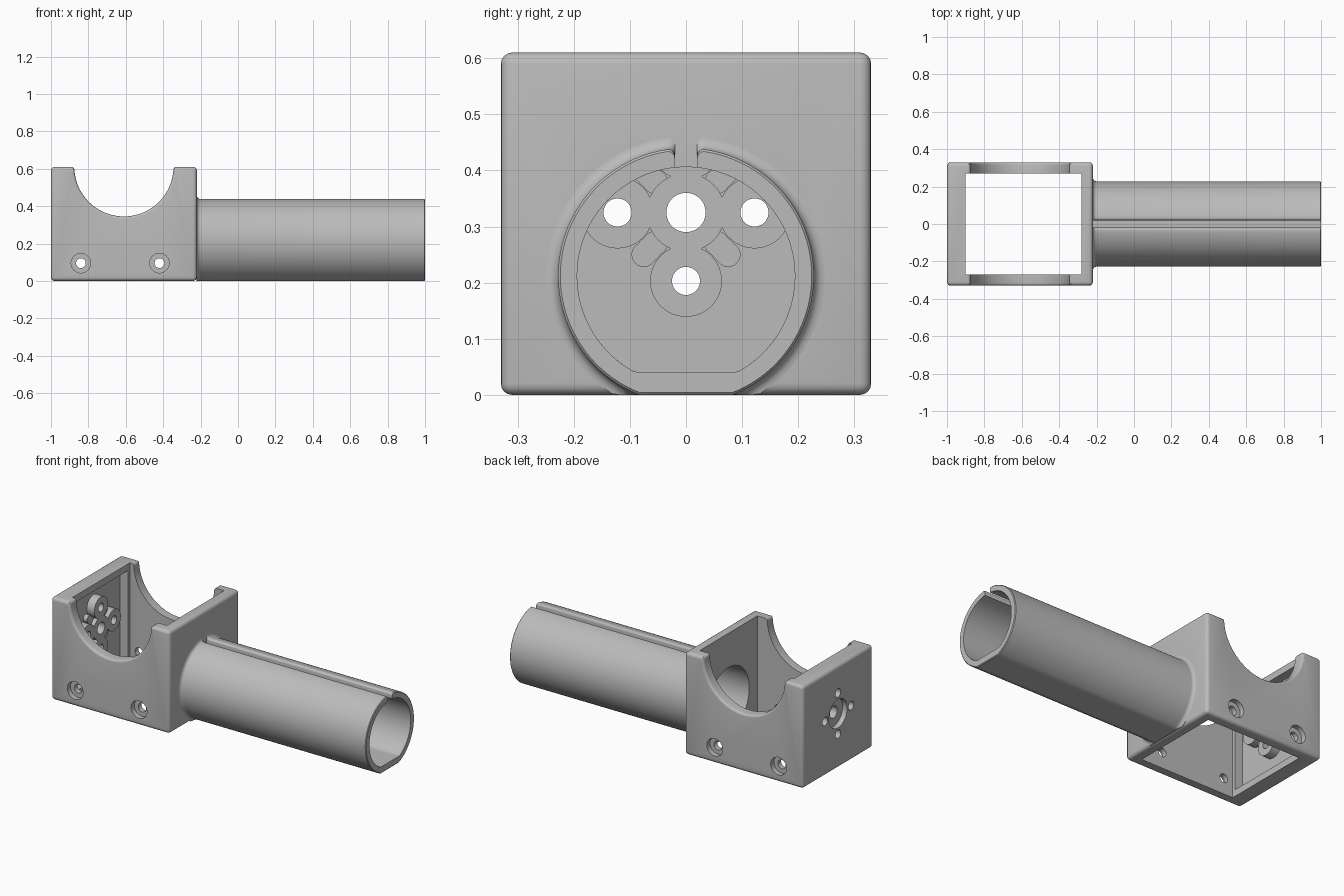
import bpy, bmesh, math
from mathutils import Matrix

if "Cube" in bpy.data.objects:
    bpy.data.objects.remove(bpy.data.objects["Cube"])

grey = bpy.data.materials.new("plain grey")
grey.diffuse_color = (0.5, 0.5, 0.5, 1)
grey.use_nodes = True
grey.node_tree.nodes["Principled BSDF"].inputs["Base Color"].default_value = grey.diffuse_color


def finish(name, bm):
    bmesh.ops.recalc_face_normals(bm, faces=bm.faces)
    me = bpy.data.meshes.new(name)
    bm.to_mesh(me)
    bm.free()
    ob = bpy.data.objects.new(name, me)
    bpy.context.collection.objects.link(ob)
    me.materials.append(grey)
    return ob


def box(name, x0, x1, y0, y1, z0, z1):
    bm = bmesh.new()
    m = Matrix.Translation(((x0 + x1) / 2, (y0 + y1) / 2, (z0 + z1) / 2))
    bmesh.ops.create_cube(bm, size=1, matrix=m @ Matrix.Diagonal((x1 - x0, y1 - y0, z1 - z0, 1)))
    return finish(name, bm)


def cyl(name, axis, a, b, u, z, r):
    """Cylinder from a to b along axis; u is the other horizontal coordinate."""
    bm = bmesh.new()
    mid = (a + b) / 2
    if axis == 'X':
        m = Matrix.Translation((mid, u, z)) @ Matrix.Rotation(math.pi / 2, 4, 'Y')
    else:
        m = Matrix.Translation((u, mid, z)) @ Matrix.Rotation(math.pi / 2, 4, 'X')
    bmesh.ops.create_cone(bm, cap_ends=True, segments=48, radius1=r, radius2=r, depth=abs(b - a), matrix=m)
    return finish(name, bm)


def loft(name, rings):
    bm = bmesh.new()
    vs = [[bm.verts.new(p) for p in ring] for ring in rings]
    n = len(vs[0])
    for a, b in zip(vs, vs[1:]):
        for i in range(n):
            bm.faces.new((a[i], a[(i + 1) % n], b[(i + 1) % n], b[i]))
    bm.faces.new(vs[0])
    bm.faces.new(vs[-1])
    return finish(name, bm)


def apply(ob, mod):
    bpy.ops.object.select_all(action='DESELECT')
    bpy.context.view_layer.objects.active = ob
    ob.select_set(True)
    bpy.ops.object.modifier_apply(modifier=mod.name)


def boolean(ob, other, op='DIFFERENCE'):
    mod = ob.modifiers.new("bool", 'BOOLEAN')
    mod.object, mod.operation, mod.solver = other, op, 'EXACT'
    apply(ob, mod)
    bpy.data.objects.remove(other)


def smooth(ob):
    bpy.ops.object.select_all(action='DESELECT')
    bpy.context.view_layer.objects.active = ob
    ob.select_set(True)
    bpy.ops.object.shade_smooth_by_angle(angle=math.radians(30))


# Housing with rounded outer edges
body = box("motor_housing", -1, -0.22, -0.33, 0.33, 0, 0.61)
bev = body.modifiers.new("round", 'BEVEL')
bev.width, bev.segments = 0.02, 4
apply(body, bev)

# Open interior and the recess in the thick end wall
boolean(body, box("cut", -0.9, -0.28, -0.27, 0.27, -0.1, 0.7))
boolean(body, box("cut", -0.95, -0.85, -0.25, 0.25, 0.04, 0.57))


# Half-round saddle through both side walls, with rounded rims
def saddle_ring(y, d):
    R, f, top, cx = 0.265 + d, 0.015, 0.61, -0.61
    a0 = math.asin(f / R)
    half = [(R * math.cos(a), top - R * math.sin(a))
            for a in (math.pi / 2 + (a0 - math.pi / 2) * i / 24 for i in range(25))]
    w = half[-1][0]
    for i in range(1, 5):
        t = i / 4 * math.pi / 2
        half.append((w + f * (1 - math.cos(t)), top - f + f * math.sin(t)))
    half.append((w + f, 0.75))
    pts = half + [(-x, z) for x, z in reversed(half[1:])]
    return [(cx + x, y, z) for x, z in pts]


e = 0.014
quarter = [(0.33 - e + e * math.sin(t), e * (1 - math.cos(t)))
           for t in (i / 5 * math.pi / 2 for i in range(6))] + [(0.4, e)]
stations = [(-y, d) for y, d in reversed(quarter)] + quarter
boolean(body, loft("cut", [saddle_ring(y, d) for y, d in stations]))

# Motor mount bosses with low diagonal ribs
MZ, P = 0.325, 0.122
sats = [(P, MZ), (-P, MZ), (0, MZ + P), (0, MZ - P)]
for sy in (-1, 1):
    for sz in (-1, 1):
        for k in (0.055, 0.065, 0.075):
            boolean(body, cyl("rib", 'X', -0.96, -0.925, sy * k, MZ + sz * k, 0.022), 'UNION')
boolean(body, cyl("boss", 'X', -0.96, -0.9005, 0, MZ, 0.07), 'UNION')
for y, z in sats:
    boolean(body, cyl("boss", 'X', -0.96, -0.9005, y, z, 0.064), 'UNION')

# Motor mount holes and outer shallow recess
for y, z in sats:
    boolean(body, cyl("cut", 'X', -1.1, -0.85, y, z, 0.025))
boolean(body, cyl("cut", 'X', -1.1, -0.85, 0, MZ, 0.035))
boolean(body, cyl("cut", 'X', -1.1, -0.97, 0, MZ, 0.085))

# Counterbored screw holes in both side walls
for x in (-0.84, -0.42):
    boolean(body, cyl("cut", 'Y', -0.5, 0.5, x, 0.095, 0.026))
    for s in (-1, 1):
        boolean(body, cyl("cut", 'Y', s * 0.3, s * 0.5, x, 0.095, 0.052))

# Flat-bottomed tube, slotted along the top
CZ, RO, RI = 0.212, 0.228, 0.194


def arc(r, floor, y0, n=96):
    """Points around the tube from +y slot edge down and round to -y slot edge."""
    a0 = math.asin(y0 / r)
    out = []
    for i in range(n + 1):
        a = a0 + (2 * math.pi - 2 * a0) * i / n
        out.append((r * math.sin(a), max(CZ + r * math.cos(a), floor)))
    return out


def tube_ring(x, r):
    s, c = 0.02, 0.012
    out = arc(r, RO - r if r < RO else 0, s + c)
    z = out[0][1]
    lip = [(s + c - c * math.sin(t), z - c + c * math.cos(t))
           for t in (i / 4 * math.pi / 2 for i in range(4, 0, -1))]
    outer = lip + out + [(-y, zz) for y, zz in reversed(lip)]
    return [(x, y, z) for y, z in outer + arc(RI, 0.04, s)[::-1]]


f = 0.02
prof = [(-0.222, RO + f)]
prof += [(-0.22 + f * (1 - math.cos(t)), RO + f * (1 - math.sin(t)))
         for t in (i / 5 * math.pi / 2 for i in range(6))]
prof += [(0.996, RO), (1.0, RO - 0.004)]
tube = loft("slotted_tube", [tube_ring(x, r) for x, r in prof])

# Tube bore carried on through the housing wall
bore = arc(RI, 0.04, 0.001)[:-1]
boolean(body, loft("cut", [[(x, y, z) for y, z in bore] for x in (-0.4, -0.1)]))

smooth(body)
smooth(tube)
